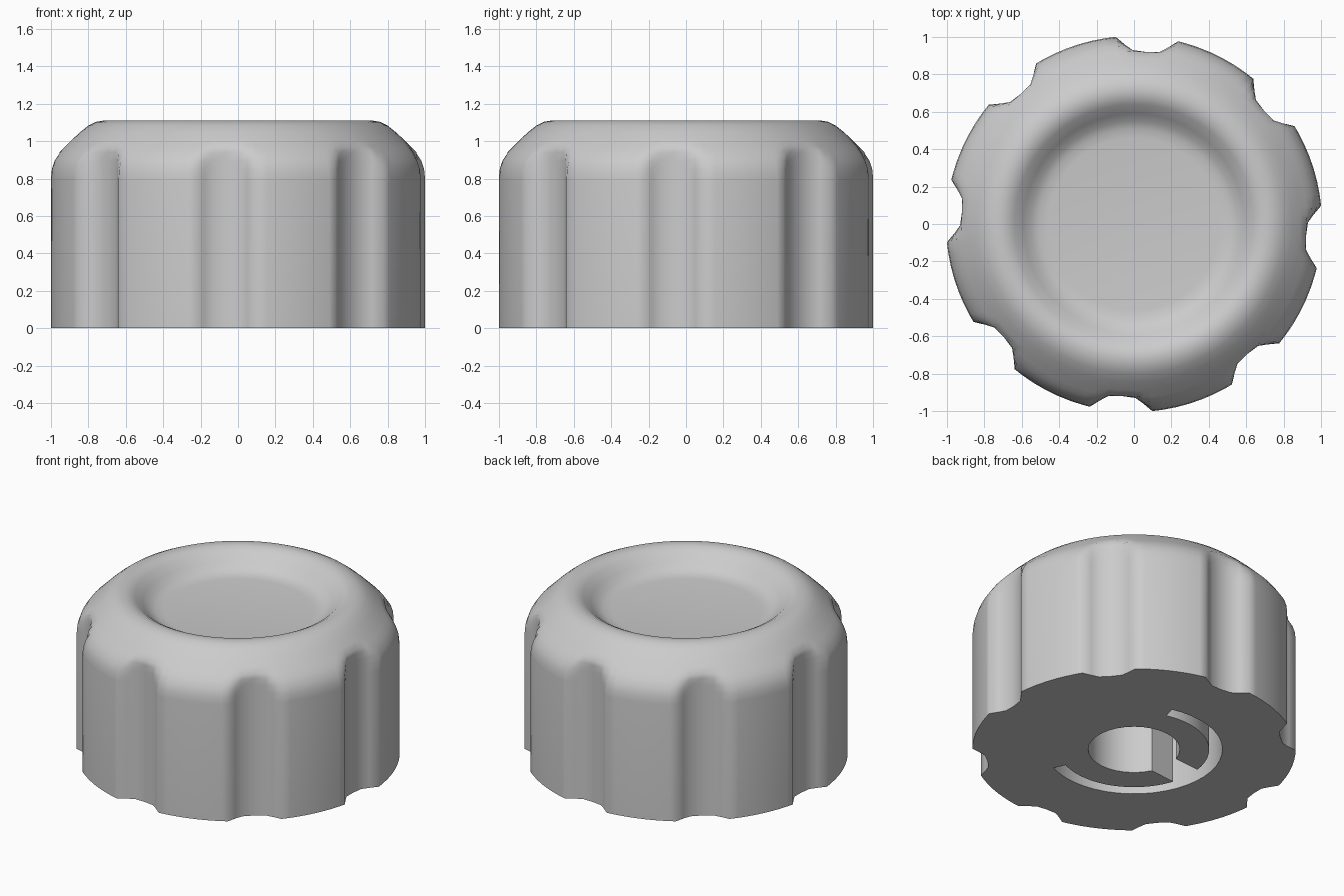
import bpy, bmesh
from math import sin, cos, radians, asin, degrees

default = bpy.data.objects.get("Cube")
if default:
    bpy.data.objects.remove(default, do_unlink=True)

grey = bpy.data.materials.new("plain grey")
grey.use_nodes = True
colour = (0.6, 0.6, 0.6, 1)
grey.diffuse_color = colour
grey.node_tree.nodes["Principled BSDF"].inputs["Base Color"].default_value = colour


def polar(r, deg, z):
    return (r * cos(radians(deg)), r * sin(radians(deg)), z)


def make_object(name, bm):
    bmesh.ops.recalc_face_normals(bm, faces=bm.faces)
    mesh = bpy.data.meshes.new(name)
    bm.to_mesh(mesh)
    bm.free()
    mesh.materials.append(grey)
    obj = bpy.data.objects.new(name, mesh)
    bpy.context.collection.objects.link(obj)
    return obj


# Side, rounded shoulder and dished top, as radius and height
profile = [(1.005, 0), (1.005, 0.8), (1, 0.85), (0.985, 0.895), (0.955, 0.94),
           (0.925, 0.97), (0.89, 1.005), (0.845, 1.047), (0.8, 1.083),
           (0.76, 1.103), (0.72, 1.11), (0.68, 1.106), (0.64, 1.085),
           (0.59, 1.04), (0.55, 1.005), (0.51, 0.988), (0.46, 0.982)]

# Finger notch: angle from its centre and the largest radius allowed there
notch = [(-9.6, 1.005), (-7, 0.962), (-4.5, 0.93), (0, 0.922),
         (4.5, 0.93), (7, 0.962), (9.6, 1.005)]
lobe = [(a, 1.005) for a in range(13, 34, 4)]
columns = [(-4 + 45 * k + a, limit) for k in range(8) for a, limit in notch + lobe]

# Knob body
bm = bmesh.new()
rings = [[bm.verts.new(polar(min(r, limit), a, z)) for a, limit in columns]
         for r, z in profile]
count = len(columns)
for low, high in zip(rings, rings[1:]):
    for i in range(count):
        j = (i + 1) % count
        bm.faces.new((low[i], low[j], high[j], high[i]))
bm.faces.new(rings[0])
bm.faces.new(rings[-1])
knob = make_object("knob_body", bm)

# Shaft socket: round hole, slit and C-shaped groove in one outline
HOLE, INNER, OUTER, HALF_SLIT, DEPTH = 0.285, 0.467, 0.55, 0.105, 0.7
MIDDLE, SPAN = 185.5, 110


def arc(r, start, end, steps=28):
    return [(r, MIDDLE + start + (end - start) * i / steps) for i in range(steps + 1)]


hole_gap = degrees(asin(HALF_SLIT / HOLE))
ring_gap = degrees(asin(HALF_SLIT / INNER))
outline = (arc(HOLE, hole_gap, 360 - hole_gap) + arc(INNER, -ring_gap, -SPAN)
           + arc(OUTER, -SPAN, SPAN) + arc(INNER, SPAN, ring_gap))
bm = bmesh.new()
base = bm.faces.new([bm.verts.new(polar(r, a, -0.1)) for r, a in outline])
top = bmesh.ops.extrude_face_region(bm, geom=[base])
bmesh.ops.translate(bm, vec=(0, 0, DEPTH + 0.1),
                    verts=[v for v in top["geom"] if isinstance(v, bmesh.types.BMVert)])
cutter = make_object("socket_cutter", bm)
cutter.hide_render = True

# Cut the socket from below, then discard the cutter
cut = knob.modifiers.new("socket", "BOOLEAN")
cut.operation = "DIFFERENCE"
cut.solver = "EXACT"
cut.object = cutter
bpy.ops.object.select_all(action="DESELECT")
bpy.context.view_layer.objects.active = knob
knob.select_set(True)
bpy.ops.object.modifier_apply(modifier=cut.name)
bpy.data.objects.remove(cutter, do_unlink=True)
bpy.ops.object.shade_smooth_by_angle(angle=radians(50))
